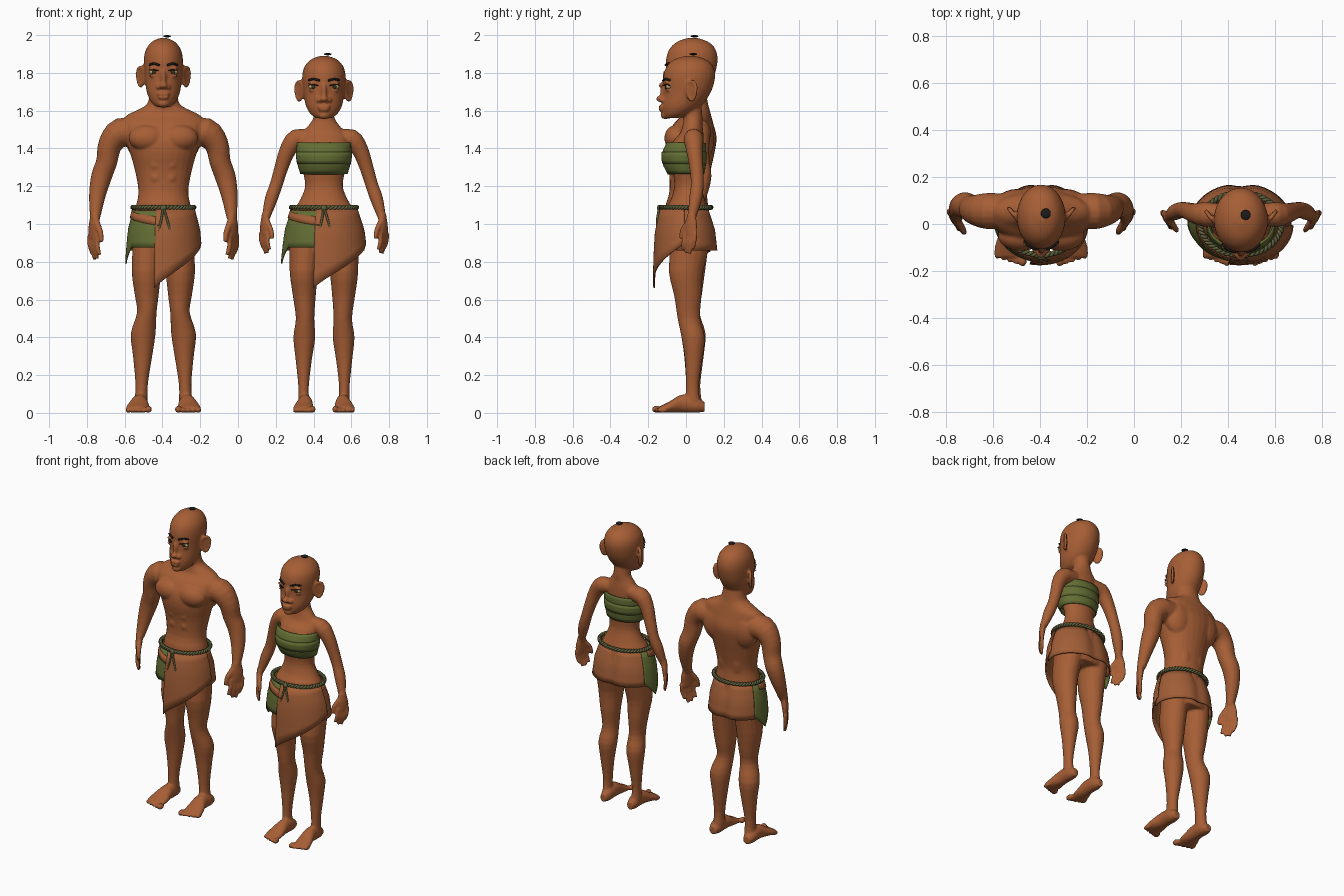
import bpy, bmesh
from math import sin, cos, pi, sqrt, exp
from mathutils import Vector, Matrix

cube = bpy.data.objects.get("Cube")
if cube:
    bpy.data.objects.remove(cube)


def material(name, r, g, b):
    m = bpy.data.materials.new(name)
    m.use_nodes = True
    m.diffuse_color = (r, g, b, 1)
    bsdf = m.node_tree.nodes["Principled BSDF"]
    bsdf.inputs["Base Color"].default_value = (r, g, b, 1)
    bsdf.inputs["Roughness"].default_value = 0.8
    return m


SKIN = material("warm brown skin", .385, .113, .036)
LEATHER = material("tan leather", .36, .112, .038)
GREEN = material("olive cloth", .125, .155, .034)
ROPE = material("olive rope", .11, .115, .045)
BLACK = material("black hair", .012, .011, .01)
EYE = material("eye cream", .45, .38, .18)
IRIS = material("dark iris", .05, .035, .012)
Y, Z = Vector((0, 1, 0)), Vector((0, 0, 1))


def finish(name, bm, mat, cx):
    """Turn a bmesh into a smooth shaded object standing at x = cx."""
    bmesh.ops.recalc_face_normals(bm, faces=bm.faces[:])
    for f in bm.faces:
        f.smooth = True
    mesh = bpy.data.meshes.new(name)
    bm.to_mesh(mesh)
    bm.free()
    mesh.materials.append(mat)
    obj = bpy.data.objects.new(name, mesh)
    obj.location.x = cx
    bpy.context.collection.objects.link(obj)
    return obj


def refine(rows, steps=3):
    """Smooth curve through rows of numbers."""
    out = []
    for i in range(len(rows) - 1):
        quad = [rows[max(0, min(len(rows) - 1, i + k))] for k in (-1, 0, 1, 2)]
        for t in (k / steps for k in range(steps)):
            out.append([b + t * (c - a + t * (2 * a - 5 * b + 4 * c - d + t * (3 * (b - c) + d - a))) / 2
                        if i else b + (c - b) * t for a, b, c, d in zip(*quad)])
    return out + [list(rows[-1])]


def tube(bm, rings, axis=None, ref=Y, side=1, n=18):
    """Closed loft through rings of (x, y, z, radius across, radius along ref)."""
    rings = refine(rings)
    pts = [Vector((side * r[0], r[1], r[2])) for r in rings]
    loops = []
    for i, (p, r) in enumerate(zip(pts, rings)):
        t = axis or (pts[min(i + 1, len(pts) - 1)] - pts[max(i - 1, 0)]).normalized()
        v = (ref - t * ref.dot(t)).normalized()
        u = v.cross(t)
        loops.append([bm.verts.new(p + u * r[3] * cos(a) + v * r[-1] * sin(a))
                      for a in (2 * pi * k / n for k in range(n))])
    for a, b in zip(loops, loops[1:]):
        for k in range(n):
            bm.faces.new((a[k], a[k - 1], b[k - 1], b[k]))
    bm.faces.new(loops[0])
    bm.faces.new(loops[-1])


def blob(bm, pos, radii, turn=0):
    m = Matrix.Translation(pos) @ Matrix.Rotation(turn, 4, "Z") @ Matrix.Diagonal((*radii, 1))
    bmesh.ops.create_uvsphere(bm, u_segments=18, v_segments=12, radius=1, matrix=m)


def pair(bm, pos, radii):
    for s in (1, -1):
        blob(bm, (s * pos[0], pos[1], pos[2]), radii)


def sample(profile, z):
    """Interpolate rows of (z, half width, centre y, half depth)."""
    for a, b in zip(profile, profile[1:]):
        if z <= b[0]:
            break
    t = max(0, min(1, (z - a[0]) / (b[0] - a[0])))
    return [p + (q - p) * t for p, q in zip(a[1:], b[1:])]


def stack(bm, profile):
    tube(bm, [(0, yc, z, rx, ry) for z, rx, yc, ry in profile], axis=Z, n=28)


def wrap(name, mat, cx, profile, start, end, top, bottom, offset=0, rows=6, cols=32, cleft=0):
    """Cloth sheet around a body; angle 0 is the front, positive toward +x."""
    bm = bmesh.new()
    grid = []
    for c in range(cols + 1):
        f = c / cols
        a = start + (end - start) * f
        column = []
        for r in range(rows + 1):
            z = top(f) + (bottom(f) - top(f)) * r / rows
            rx, yc, ry = sample(profile, z)
            ry += offset - cleft * exp(-((a - pi) * 5) ** 2)
            column.append(bm.verts.new(((rx + offset) * sin(a), yc - ry * cos(a), z)))
        grid.append(column)
    for p, q in zip(grid, grid[1:]):
        for r in range(rows):
            bm.faces.new((p[r], p[r + 1], q[r + 1], q[r]))
    bmesh.ops.remove_doubles(bm, verts=bm.verts[:], dist=.0005)
    obj = finish(name, bm, mat, cx)
    solid = obj.modifiers.new("Thickness", "SOLIDIFY")
    solid.thickness = .008
    solid.offset = 0


def hand(bm, s, x, y, z, k):
    """Hand turned so the thumb lies inward and forward."""
    across = Vector((s * .5, .86, 0))
    tube(bm, [(x, y, z + .02, .024 * k, .028 * k), (x + .006, y - .004, z - .04 * k, .021 * k, .043 * k),
              (x + .008, y - .008, z - .105 * k, .015 * k, .046 * k)], ref=across, side=s)
    for i, length in enumerate((.085, .105, .11, .08)):
        o = (i - 1.5) * .026 * k
        fx, fy = x + .008 + o * .5, y - .008 + o * .86
        tube(bm, [(fx, fy, z - .09 * k, .0135 * k), (fx, fy - .006, z - (.10 + length / 2) * k, .0135 * k),
                  (fx - .014, fy - .012, z - (.11 + length) * k, .010 * k)], side=s, n=10)
    tube(bm, [(x - .008, y - .02 * k, z - .02 * k, .018 * k), (x - .028, y - .055 * k, z - .07 * k, .016 * k),
              (x - .036, y - .068 * k, z - .125 * k, .011 * k)], side=s, n=10)


def foot(bm, s, x, k):
    tube(bm, [(x, .098, .032, .024 * k, .026), (x, .06, .042, .038 * k, .042), (x, -.02, .05, .042 * k, .048),
              (x + .008, -.09, .030, .057 * k, .029), (x + .01, -.14, .018, .056 * k, .016)],
         axis=-Y, ref=Z, side=s)
    for i in range(5):
        r = .019 if i == 0 else .014
        blob(bm, (s * (x + .006 + (i - 2) * .025 * k), -.155 + .008 * i, r), (r * .9 * k, .027, r))


HEAD = [(0, .36, -.065, .035), (.06, .6, -.04, .07), (.2, .83, -.01, .105), (.42, .95, .02, .125),
        (.65, 1, .030, .137), (.80, .93, .033, .128), (.9, .74, .035, .104), (.96, .5, .035, .07),
        (1, .16, .035, .025)]


def head(bm, label, cx, w, z0, h, shift):
    """Skull and face into the body mesh; eyes and brows as their own parts."""
    profile = refine([(z0 + t * h, f * w, yc + shift, ry) for t, f, yc, ry in HEAD])
    stack(bm, profile)

    def on_face(fx, t, out=0):
        rx, yc, ry = sample(profile, z0 + t * h)
        return Vector((fx * w, yc - ry * sqrt(1 - (fx * w / rx) ** 2) - out, z0 + t * h))

    # nose, lips, chin
    blob(bm, on_face(0, .42, .002), (.015, .018, .045))
    blob(bm, on_face(0, .31, .014), (.022, .021, .017))
    pair(bm, on_face(.23, .29, .002), (.016, .016, .013))
    blob(bm, on_face(0, .19, .003), (.036, .014, .009))
    blob(bm, on_face(0, .14, .003), (.031, .014, .010))
    blob(bm, on_face(0, .05, -.012), (.032, .025, .022))
    # eyelids
    pair(bm, on_face(.5, .555, -.003), (.029, .014, .007))
    pair(bm, on_face(.5, .45, -.004), (.026, .011, .006))
    # ears with a raised rim
    for s in (1, -1):
        turn = Matrix.Rotation(-s * .65, 3, "Z")
        centre = Vector((s * (w + .014), .045 + shift, z0 + .44 * h))
        blob(bm, centre, (.009, .032, .05), -s * .65)
        for k in range(18):
            a = 2 * pi * k / 18
            rim = Vector((s * .003, (.029 + .006 * sin(a)) * cos(a), .05 * sin(a)))
            blob(bm, centre + turn @ rim, (.010, .010, .010))

    eyes, irises, brows = bmesh.new(), bmesh.new(), bmesh.new()
    pair(eyes, on_face(.5, .505, -.009), (.024, .017, .014))
    pair(irises, on_face(.49, .505, .005), (.010, .006, .011))
    for s in (1, -1):
        for group, shape, out, r in ((brows, ((.2, .605), (.46, .63), (.7, .61)), .004, .006),
                                     (brows, ((.27, .525), (.48, .54), (.70, .525)), .008, .003)):
            tube(group, [(*on_face(fx, t, out), r) for fx, t in shape], ref=Z, side=s, n=8)
    finish(label + "_eyes", eyes, EYE, cx)
    finish(label + "_irises", irises, IRIS, cx)
    finish(label + "_brows", brows, BLACK, cx)

    # small tuft disc on the crown
    tuft = bmesh.new()
    blob(tuft, (.02, .045 + shift / 2, z0 + h + .009), (.021, .021, .006))
    finish(label + "_hair_tuft", tuft, BLACK, cx)


def figure(label, cx, torso, arm, leg, skull, foot_x, size, skirt, muscles):
    bm = bmesh.new()
    stack(bm, torso)
    for s in (1, -1):
        tube(bm, arm, side=s)
        tube(bm, leg, axis=Z, side=s)
        hand(bm, s, *arm[-1][:3], size)
        foot(bm, s, foot_x, size * 1.08)
    for pos, radii in muscles:
        pair(bm, pos, radii)
    head(bm, label, cx, *skull)
    body = finish(label + "_body", bm, SKIN, cx)
    remesh = body.modifiers.new("Blend", "REMESH")
    remesh.mode = "VOXEL"
    remesh.voxel_size = .007
    remesh.use_smooth_shade = True
    smooth = body.modifiers.new("Soften", "SMOOTH")
    smooth.iterations = 4

    # skirt: back wrap, green side panel, folded strap, pointed apron
    wrap(label + "_skirt_back", LEATHER, cx, skirt, 1.2, 2 * pi - 1.7, lambda f: 1.08, lambda f: .86, cleft=.014)
    wrap(label + "_skirt_side", GREEN, cx, skirt, -2.0, -.15, lambda f: 1.07,
         lambda f: .79 + .085 * min(1, abs(f - .25) * 4), .006)
    wrap(label + "_skirt_strap", LEATHER, cx, skirt, -1.7, -.1, lambda f: 1.075 - .04 * f,
         lambda f: 1.04 - .05 * f, .012, 2)
    wrap(label + "_skirt_apron", LEATHER, cx, skirt, -.23, 1.5, lambda f: 1.08,
         lambda f: .66 + .24 * f ** .85, .013)

    # twisted rope belt with hanging cords
    rope = bmesh.new()
    rx, yc, ry = sample(skirt, 1.08)
    for phase in (0, pi):
        path = []
        for k in range(131):
            a = 2 * pi * k / 130
            d = .012 + .006 * cos(26 * a + phase)
            path.append(((rx + d) * sin(a), yc - (ry + d) * cos(a),
                         1.088 + .006 * sin(26 * a + phase), .0075))
        tube(rope, path, ref=Z, n=8)
    front = yc - ry - .022
    for end, low in ((-.025, .96), (.045, .93)):
        tube(rope, [(0, front, 1.09, .006), (end * .4, front - .010, 1.03, .006),
                    (end, front - .012, low, .006)], n=8)
    blob(rope, (0, front, 1.085), (.016, .012, .016))
    finish(label + "_rope_belt", rope, ROPE, cx)


figure(
    "man", -.395,
    torso=[(.85, .15, .03, .10), (.95, .165, .025, .115), (1.08, .148, .005, .115), (1.17, .132, .012, .10),
           (1.28, .15, .02, .11), (1.38, .178, .022, .13), (1.46, .205, .03, .132), (1.53, .222, .04, .105),
           (1.575, .195, .055, .078), (1.605, .135, .055, .07), (1.64, .083, .05, .066), (1.72, .073, .035, .066)],
    arm=[(.13, .055, 1.485, .075), (.225, .055, 1.485, .078), (.282, .06, 1.42, .064), (.30, .07, 1.33, .056),
         (.328, .08, 1.25, .055), (.350, .065, 1.15, .044), (.362, .03, 1.03, .027)],
    leg=[(.083, .025, .92, .08, .10), (.09, .01, .75, .078, .092), (.088, .012, .62, .063, .072),
         (.088, .012, .53, .052, .06), (.107, .038, .42, .066, .066), (.11, .042, .30, .051, .052),
         (.115, .038, .15, .033, .038), (.118, .04, .06, .036, .044)],
    skull=(.104, 1.62, .365, 0), foot_x=.127, size=1,
    skirt=[(.66, .20, 0, .16), (.86, .188, .008, .162), (.97, .178, .005, .150), (1.08, .150, 0, .120)],
    muscles=[((.085, -.05, 1.455), (.10, .065, .07)), ((.10, .08, 1.45), (.10, .07, .12)),
             ((.04, -.045, 1.315), (.045, .05, .045)), ((.038, -.04, 1.245), (.042, .05, .043)),
             ((.045, .065, 1.24), (.05, .05, .15))])

figure(
    "woman", .455,
    torso=[(.85, .165, .025, .10), (.95, .18, .025, .12), (1.07, .158, .005, .115), (1.13, .125, .01, .09),
           (1.20, .10, .01, .072), (1.28, .112, .008, .078), (1.36, .13, .003, .088), (1.43, .13, .01, .084),
           (1.48, .115, .03, .062), (1.53, .075, .035, .052), (1.57, .054, .037, .05), (1.64, .052, .03, .05)],
    arm=[(.07, .04, 1.46, .046), (.145, .04, 1.45, .053), (.192, .045, 1.39, .044), (.225, .055, 1.30, .037),
         (.252, .06, 1.21, .034), (.28, .05, 1.13, .034), (.308, .03, 1.03, .021)],
    leg=[(.095, .025, .92, .088, .11), (.106, 0, .75, .076, .092), (.104, .01, .62, .061, .073),
         (.10, .015, .50, .049, .06), (.104, .038, .40, .058, .062), (.107, .04, .28, .043, .046),
         (.108, .034, .14, .028, .034), (.107, .036, .06, .03, .04)],
    skull=(.115, 1.56, .33, -.013), foot_x=.10, size=.86,
    skirt=[(.66, .23, 0, .16), (.86, .212, .008, .162), (.97, .198, .005, .152), (1.08, .161, 0, .120)],
    muscles=[((.06, -.045, 1.365), (.062, .06, .06))])

# cloth band in three overlapping turns
BUST = [(1.265, .12, 0, .092), (1.31, .134, -.008, .108), (1.35, .141, -.011, .114),
        (1.38, .142, -.010, .112), (1.43, .138, .002, .100)]
for i, (low, high, lift) in enumerate(((1.265, 1.33, .001), (1.318, 1.38, .003), (1.372, 1.43, .001))):
    wrap("woman_chest_band_%d" % (i + 1), GREEN, .455, BUST, 0, 2 * pi,
         lambda f: high, lambda f: low, lift, 3, 40)
